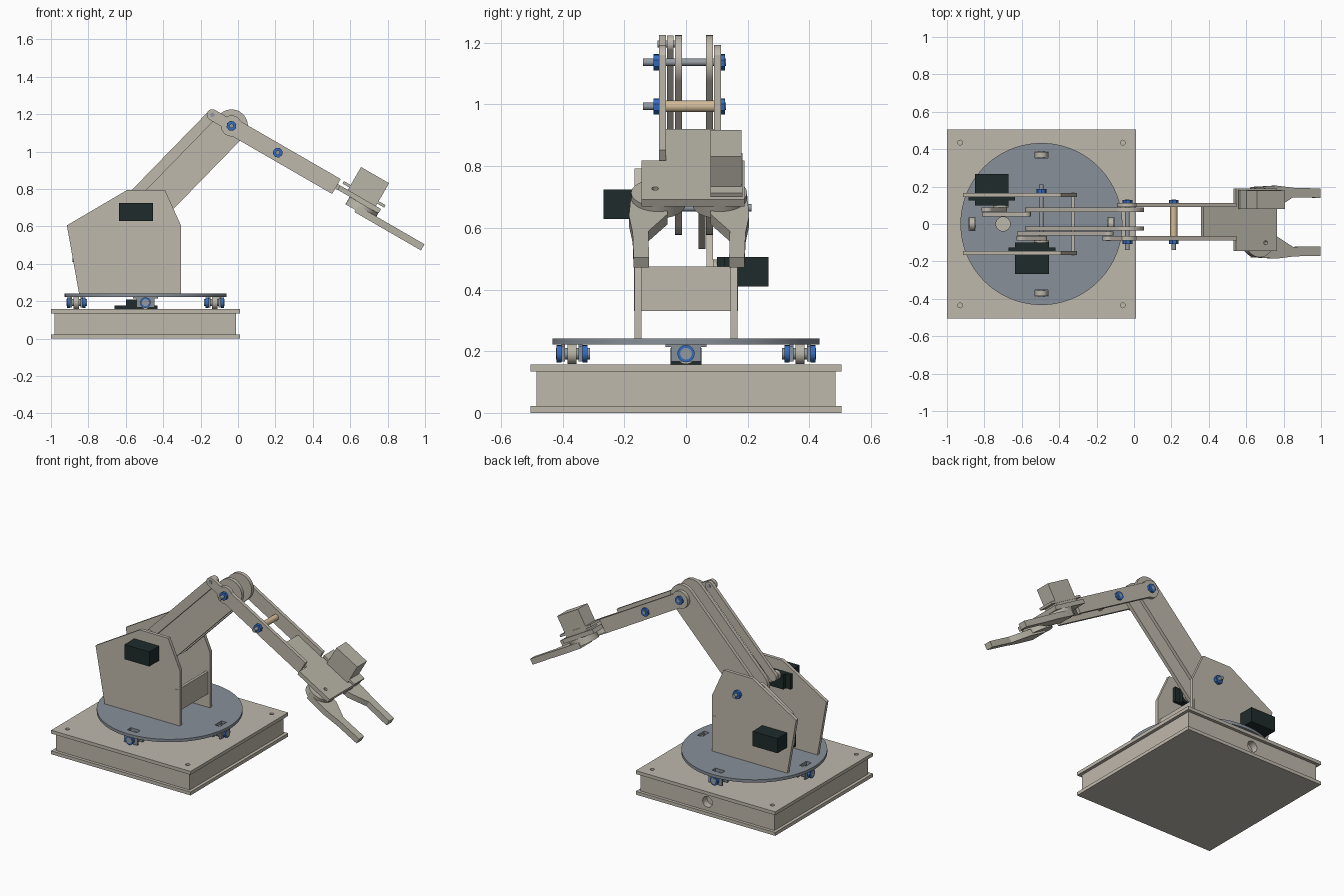
import bpy, bmesh
from math import sin, cos, pi, radians
from mathutils import Matrix, Vector

cube = bpy.data.objects.get("Cube")
if cube:
    bpy.data.objects.remove(cube, do_unlink=True)


def material(name, *rgb):
    m = bpy.data.materials.new(name)
    m.use_nodes = True
    m.diffuse_color = (*rgb, 1)
    m.node_tree.nodes["Principled BSDF"].inputs["Base Color"].default_value = (*rgb, 1)
    return m


BEIGE = material("warm beige", .52, .48, .415)
PALE = material("pale grey beige", .48, .46, .39)
GREY = material("blue grey", .25, .28, .32)
BLUE = material("bolt blue", .035, .15, .52)
STEEL = material("steel", .3, .33, .36)
BLACK = material("motor black", .014, .024, .024)
TAN = material("tan spacer", .65, .5, .32)

# Frames: two in-plane axes, the extrusion axis and an origin
ELBOW, SHOULDER = Vector((-.035, 0, 1.137)), Vector((-.495, 0, .665))
TILT = radians(30)
ALONG, NORMAL = Vector((cos(TILT), 0, -sin(TILT))), Vector((sin(TILT), 0, cos(TILT)))
X, Y, Z = Vector((1, 0, 0)), Vector((0, 1, 0)), Vector((0, 0, 1))
O = Vector((0, 0, 0))
FLAT, SIDE = (X, Y, Z, O), (X, Z, Y, O)
FORE, GRIP = (ALONG, NORMAL, Y, ELBOW), (ALONG, Y, NORMAL, ELBOW)


def prism(name, pts, lo, hi, mat, frame=FLAT):
    """Extrude a 2D outline from lo to hi in the given frame."""
    a, b, c, o = frame
    bm = bmesh.new()
    ends = [[bm.verts.new(o + a * p + b * q + c * h) for p, q in pts] for h in (lo, hi)]
    for ring in ends:
        bm.faces.new(ring)
    for i in range(len(pts)):
        j = (i + 1) % len(pts)
        bm.faces.new((ends[0][i], ends[0][j], ends[1][j], ends[1][i]))
    bmesh.ops.recalc_face_normals(bm, faces=bm.faces)
    me = bpy.data.meshes.new(name)
    bm.to_mesh(me)
    bm.free()
    me.materials.append(mat)
    ob = bpy.data.objects.new(name, me)
    bpy.context.collection.objects.link(ob)
    return ob


def rect(p0, p1, q0, q1):
    return [(p0, q0), (p1, q0), (p1, q1), (p0, q1)]


def arc(p, q, r, start, end, n=10):
    steps = [radians(start + (end - start) * i / n) for i in range(n + 1)]
    return [(p + r * cos(t), q + r * sin(t)) for t in steps]


def circle(p, q, r, n=32):
    return arc(p, q, r, 0, 360, n)[:-1]


def bar(a, b, r):
    """Round-ended bar outline between two points of the side plane."""
    t = (Vector(b) - Vector(a)).angle_signed(Vector((1, 0))) * 180 / pi
    return arc(*a, r, t + 90, t + 270, 16) + arc(*b, r, t - 90, t + 90, 16)


def cut(ob, cutters):
    for c in cutters:
        mod = ob.modifiers.new("hole", "BOOLEAN")
        mod.operation, mod.object, mod.solver = "DIFFERENCE", c, "EXACT"
    me = bpy.data.meshes.new_from_object(ob.evaluated_get(bpy.context.evaluated_depsgraph_get()))
    ob.modifiers.clear()
    ob.data = me
    for c in cutters:
        bpy.data.objects.remove(c, do_unlink=True)


def xz(v):
    return (v.x, v.z)


# Base: two plates around a hollow-looking box
CX = -.495
prism("base_bottom", rect(-1, .01, -.505, .505), 0, .022, BEIGE)
top = prism("base_top", rect(-1, .01, -.505, .505), .135, .157, BEIGE)
cut(top, [prism("cutter", circle(CX + i * .435, j * .435, .013, 16), .1, .2, BEIGE)
          for i in (-1, 1) for j in (-1, 1)])
walls = prism("base_walls", rect(-.98, -.01, -.485, .485), .022, .135, BEIGE)
cut(walls, [prism("cutter", circle(CX, .08, .035), .44, .6, BEIGE, SIDE)])
prism("base_motor", rect(-.6, -.49, -.05, .05), .157, .21, BLACK)
prism("base_motor_flange", rect(-.66, -.43, -.05, .05), .157, .178, BLACK)
prism("base_motor_shaft", circle(CX, 0, .02), .17, .225, STEEL)

# Turntable with cable hole and roller slots
table = prism("turntable", circle(CX, 0, .433, 96), .222, .241, GREY)
holes = [prism("cutter", circle(-.7, 0, .038), .2, .3, GREY)]
for k in range(4):
    rad = Matrix.Rotation(k * pi / 2, 3, "Z") @ X
    tan = Z.cross(rad)
    hub = Vector((CX, 0, 0)) + rad * .37
    flat, axle = (rad, tan, Z, hub), (tan, Z, rad, hub + Z * .192)
    holes.append(prism("cutter", rect(-.018, .018, -.035, .035), .2, .3, GREY, flat))
    prism("roller_wheel", circle(0, 0, .034), -.015, .015, PALE, axle)
    prism("roller_axle", circle(0, 0, .019, 16), -.058, .052, STEEL, axle)
    for s in (-1, 1):
        lo, hi = sorted((s * .022, s * .034))
        prism("roller_bracket", rect(lo, hi, -.048, .048), .166, .222, GREY, flat)
        prism("roller_tab", rect(lo, hi, -.066, .066), .214, .222, GREY, flat)
        lo, hi = sorted((s * .034, s * .05))
        prism("roller_nut", circle(0, 0, .028, 16), lo, hi, BLUE, axle)
cut(table, holes)

# Shoulder housing: two side plates and a cross plate with its tabs
outline = [(-.85, .241), (-.305, .241), (-.305, .605), (-.39, .793), (-.595, .793), (-.915, .605)]
for s, name in ((-1, "right"), (1, "left")):
    lo, hi = sorted((s * .145, s * .167))
    prism(name + "_side_plate", outline, lo, hi, BEIGE, SIDE)
prism("cross_plate", rect(-.335, -.318, -.169, .169), .33, .475, BEIGE)


# Motors: body through the plate, flange and output disc inside
def motor(name, x, z, s):
    for part, w, h, a, b in (("", .09, .048, .1, .268), ("_flange", .125, .048, .125, .145)):
        lo, hi = sorted((s * a, s * b))
        prism(name + part, rect(x - w, x + w, z - h, z + h), lo, hi, BLACK, SIDE)
    lo, hi = sorted((s * .088, s * .1))
    prism(name + "_disc", circle(x + .05, z, .04), lo, hi, PALE, SIDE)


motor("right_motor", -.545, .677, -1)
motor("left_motor", -.76, .458, 1)

# Upper arm plates, parallel link and the two cranks
LEVER = ALONG * -.118
for lo in (-.036, .065):
    prism("upper_arm_plate", bar(xz(SHOULDER), xz(ELBOW), .088), lo, lo + .023, BEIGE, SIDE)
prism("parallel_link", bar(xz(SHOULDER + LEVER), xz(ELBOW + LEVER), .028), -.062, -.04, BEIGE, SIDE)
prism("right_crank", bar(xz(SHOULDER), xz(SHOULDER + LEVER), .03), -.088, -.064, BEIGE, SIDE)
prism("left_crank", bar((-.71, .458), (-.785, .56), .03), .066, .088, BEIGE, SIDE)
prism("drive_rod", bar((-.785, .56), (-.58, .69), .028), .04, .063, BEIGE, SIDE)

# Forearm plates: round elbow lobe, with a lever on the right one
beam = arc(0, 0, .056, 150, 55) + [(.648, .046)]
lever = arc(-.118, 0, .03, 180, 90) + [(-.05, .03)] + beam
plain = arc(0, 0, .056, 180, 150, 4)[:-1] + beam
for name, half, lo in (("right_forearm", lever, -.088), ("left_forearm", plain, .09)):
    mirrored = [(p, -q) for p, q in reversed(half[1:])]
    prism(name, half + mirrored, lo, lo + .023, BEIGE, FORE)
prism("lever_pin", circle(-.118, 0, .012, 16), -.092, -.036, STEEL, FORE)


# Bolts with blue nuts
def bolt(name, p, lo, hi, nuts, frame):
    prism(name, circle(*p, .012, 16), lo, hi, STEEL, frame)
    for a, b in nuts:
        prism(name + "_nut", circle(*p, .027, 8), a, b, BLUE, frame)


NUTS = ((-.106, -.088), (.113, .127))
bolt("elbow_bolt", (0, 0), -.14, .13, NUTS, FORE)
bolt("forearm_bolt", (.286, 0), -.14, .13, NUTS, FORE)
prism("forearm_spacer", circle(.286, 0, .019), -.065, .09, TAN, FORE)
bolt("shoulder_bolt", xz(SHOULDER), -.1, .212, ((.167, .188),), SIDE)

# Gripper plate, motor, gears and fingers
palm = [(.46, -.065), (.662, -.065), (.662, -.145), (.915, -.145),
        (.915, .19), (.662, .19), (.662, .09), (.46, .09)]
plate = prism("gripper_plate", palm, -.012, .015, PALE, GRIP)
cut(plate, [prism("cutter", circle(.845, -.1, .011, 16), -.1, .1, PALE, GRIP)])
prism("gripper_motor", rect(.71, .883, .08, .18), .015, .156, PALE, GRIP)
prism("gripper_motor_flange", rect(.668, .925, .08, .183), .03, .045, PALE, GRIP)
finger = [(.8, .07), (.93, .07), (1.04, .132), (1.21, .13), (1.21, .18),
          (1.05, .183), (.94, .195), (.8, .188)]
for s, name in ((-1, "right"), (1, "left")):
    prism(name + "_gripper_gear", circle(.825, .01 + s * .1, .088), -.058, -.012, PALE, GRIP)
    prism(name + "_finger", [(p, .01 + s * q) for p, q in finger], -.07, -.032, PALE, GRIP)

# Smooth the round parts while keeping edges sharp
bpy.ops.object.select_all(action="DESELECT")
for ob in bpy.context.collection.objects:
    if ob.type == "MESH":
        ob.select_set(True)
        bpy.context.view_layer.objects.active = ob
bpy.ops.object.shade_smooth_by_angle(angle=radians(30))
